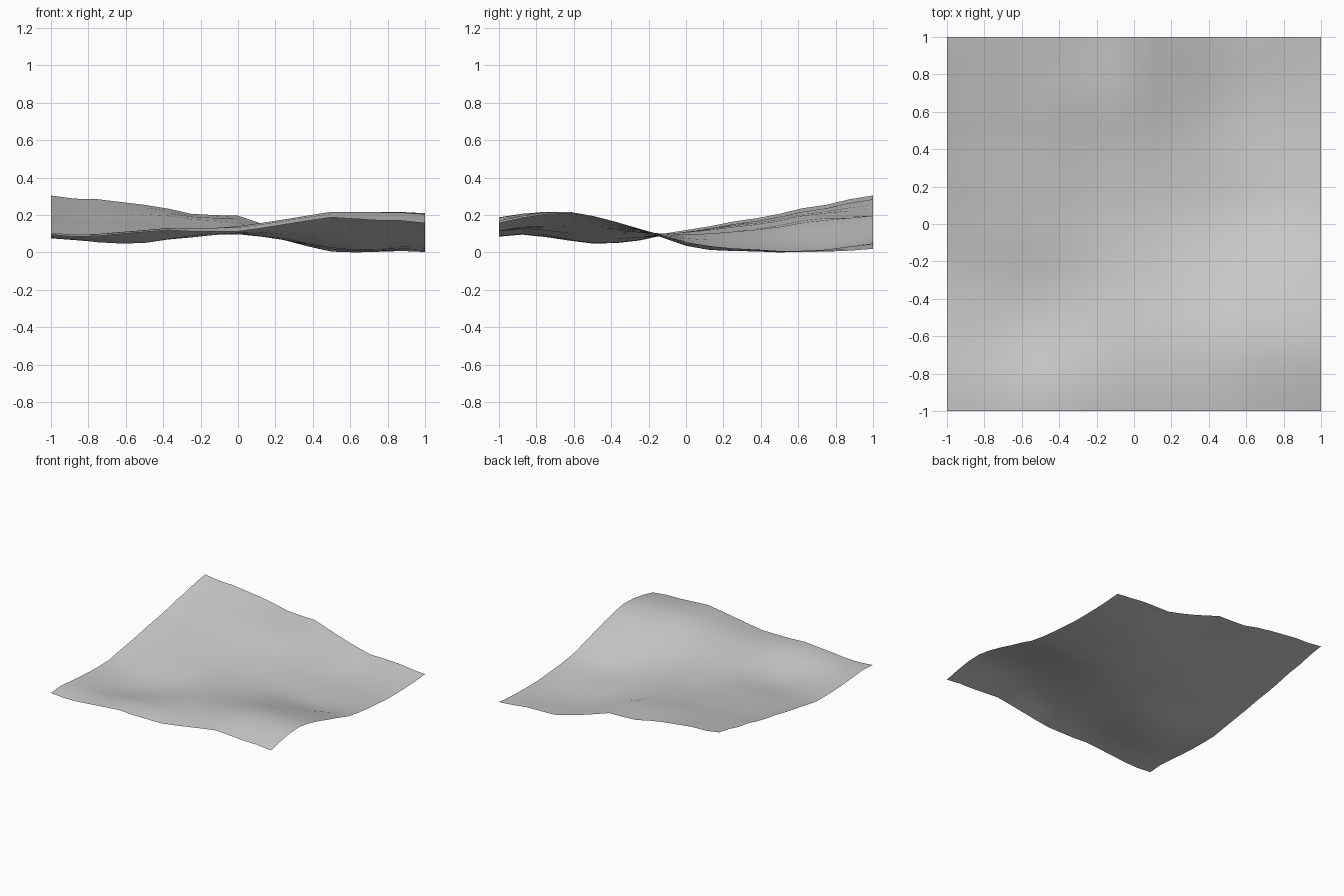
import bpy
import bmesh
from math import exp

if "Cube" in bpy.data.objects:
    bpy.data.objects.remove(bpy.data.objects["Cube"])

N = 16  # quads per side

# Edge height profiles, every 0.125 from -1 to 1
left = [.095, .105, .095, .085, .078, .076, .078, .10, .12, .14, .165, .183, .207, .237, .255, .285, .305]
right = [.157, .185, .205, .21, .19, .16, .125, .092, .055, .035, .022, .013, .003, .003, .005, .01, .02]
back = [.305, .288, .285, .27, .255, .235, .207, .20, .197, .155, .115, .08, .05, .048, .045, .03, .02]
front = [.095, .085, .088, .10, .11, .12, .113, .113, .113, .13, .15, .17, .188, .18, .172, .17, .157]

# Interior hollows and rises: x, y, height, radius
bumps = [(-.5, -.5, -.06, .3), (-.2, .7, .025, .3), (.65, .1, -.04, .3),
         (.55, .6, -.028, .3), (.65, -.6, .008, .3)]


def height(i, j):
    """Blend the four edge profiles, then add the bumps, fading to the edges."""
    u, v = i / N, j / N
    x, y = 2 * u - 1, 2 * v - 1
    across = (1 - u) * left[j] + u * right[j]
    along = (1 - v) * front[i] + v * back[i]
    corners = ((1 - v) * ((1 - u) * front[0] + u * front[N])
               + v * ((1 - u) * back[0] + u * back[N]))
    fade = min(1, 4 * (1 - abs(x)), 4 * (1 - abs(y)))
    extra = sum(h * exp(-((x - a) ** 2 + (y - b) ** 2) / r ** 2) for a, b, h, r in bumps)
    return max(0, across + along - corners + fade * extra)


# Rolling ground sheet
bm = bmesh.new()
bmesh.ops.create_grid(bm, x_segments=N, y_segments=N, size=1)
for v in bm.verts:
    v.co.z = height(round((v.co.x + 1) * N / 2), round((v.co.y + 1) * N / 2))
low = min(v.co.z for v in bm.verts)
for v in bm.verts:
    v.co.z -= low
for f in bm.faces:
    f.smooth = True
mesh = bpy.data.meshes.new("ground_sheet")
bm.to_mesh(mesh)
bm.free()
bpy.context.collection.objects.link(bpy.data.objects.new("ground_sheet", mesh))
